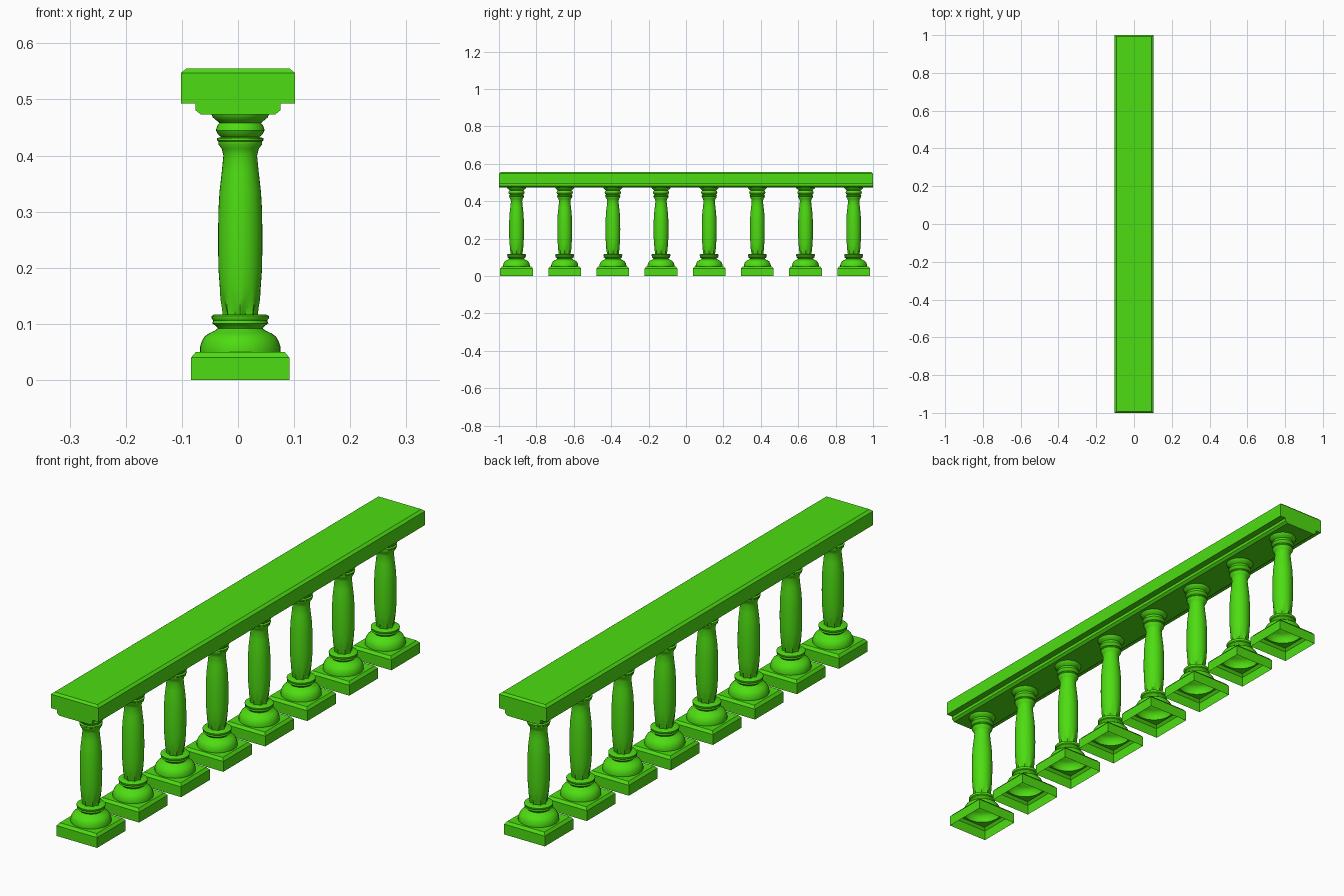
import bpy, bmesh, math

if "Cube" in bpy.data.objects:
    bpy.data.objects.remove(bpy.data.objects["Cube"])

green = bpy.data.materials.new("bright green")
green.diffuse_color = (0.075, 0.72, 0.006, 1)
green.use_nodes = True
green.node_tree.nodes["Principled BSDF"].inputs["Base Color"].default_value = green.diffuse_color
N = 32


def make_object(name, mesh, location=(0, 0, 0)):
    ob = bpy.data.objects.new(name, mesh)
    ob.location = location
    bpy.context.collection.objects.link(ob)
    return ob


def to_mesh(bm, name):
    bmesh.ops.recalc_face_normals(bm, faces=bm.faces)
    mesh = bpy.data.meshes.new(name)
    bm.to_mesh(mesh)
    bm.free()
    mesh.materials.append(green)
    return mesh


# Baluster sections: (shape, radius, z, flute depth); base is open underneath
sections = [("square", 0.0875, 0, 0), ("square", 0.0875, 0.04, 0), ("square", 0.079, 0.05, 0)]
sections += [("round", r, z, f) for r, z, f in [
    (0.072, 0.05, 0), (0.072, 0.058, 0), (0.069, 0.068, 0), (0.064, 0.077, 0), (0.056, 0.083, 0),
    (0.045, 0.088, 0), (0.040, 0.092, 0), (0.043, 0.096, 0), (0.050, 0.101, 0), (0.048, 0.106, 0),
    (0.051, 0.110, 0), (0.051, 0.114, 0), (0.046, 0.117, 0), (0.028, 0.117, 0.12),
    (0.030, 0.128, 0.09), (0.034, 0.145, 0.04), (0.0365, 0.165, 0), (0.039, 0.2, 0),
    (0.0395, 0.25, 0), (0.039, 0.3, 0), (0.037, 0.335, 0), (0.033, 0.37, 0), (0.030, 0.40, 0),
    (0.033, 0.412, 0), (0.039, 0.420, 0), (0.039, 0.425, 0), (0.041, 0.427, 0), (0.041, 0.431, 0),
    (0.034, 0.433, 0), (0.040, 0.438, 0), (0.0435, 0.445, 0), (0.041, 0.453, 0), (0.037, 0.458, 0),
    (0.043, 0.463, 0), (0.049, 0.468, 0), (0.051, 0.473, 0)]]

bm = bmesh.new()
previous = None
for shape, radius, z, flute in sections:
    ring = []
    for i in range(N):
        a = 2 * math.pi * i / N
        c, s = math.cos(a), math.sin(a)
        k = radius * (1 + flute * math.cos(8 * a))
        if shape == "square":
            k = radius / max(abs(c), abs(s))
        ring.append(bm.verts.new((k * c, k * s, z)))
    if previous:
        for i in range(N):
            j = (i + 1) % N
            bm.faces.new((previous[i], previous[j], ring[j], ring[i]))
    previous = ring
baluster_mesh = to_mesh(bm, "baluster")

# Row of eight balusters
balusters = [make_object(f"baluster_{i + 1}", baluster_mesh, (0.004, -0.906 + 0.2575 * i, 0))
             for i in range(8)]

# Handrail: moulded profile swept along y, with top edge chamfered at the ends too
half = [(0.066, 0.473), (0.076, 0.481), (0.076, 0.493), (0.102, 0.493), (0.102, 0.547), (0.092, 0.555)]
profile = half + [(-x, z) for x, z in reversed(half)]
bm = bmesh.new()
ends = []
for side in (-1, 1):
    ends.append([bm.verts.new((x, side * (0.992 if z > 0.55 else 1), z)) for x, z in profile])
n = len(profile)
for i in range(n):
    j = (i + 1) % n
    bm.faces.new((ends[0][i], ends[0][j], ends[1][j], ends[1][i]))
for e in ends:
    bm.faces.new((e[4], e[5], e[6], e[7]))
    bm.faces.new(e[0:5] + e[7:])
make_object("handrail", to_mesh(bm, "handrail"))

# Smooth turned parts, keep sharp mouldings
bpy.ops.object.select_all(action="DESELECT")
balusters[0].select_set(True)
bpy.context.view_layer.objects.active = balusters[0]
bpy.ops.object.shade_smooth_by_angle(angle=math.radians(40))
